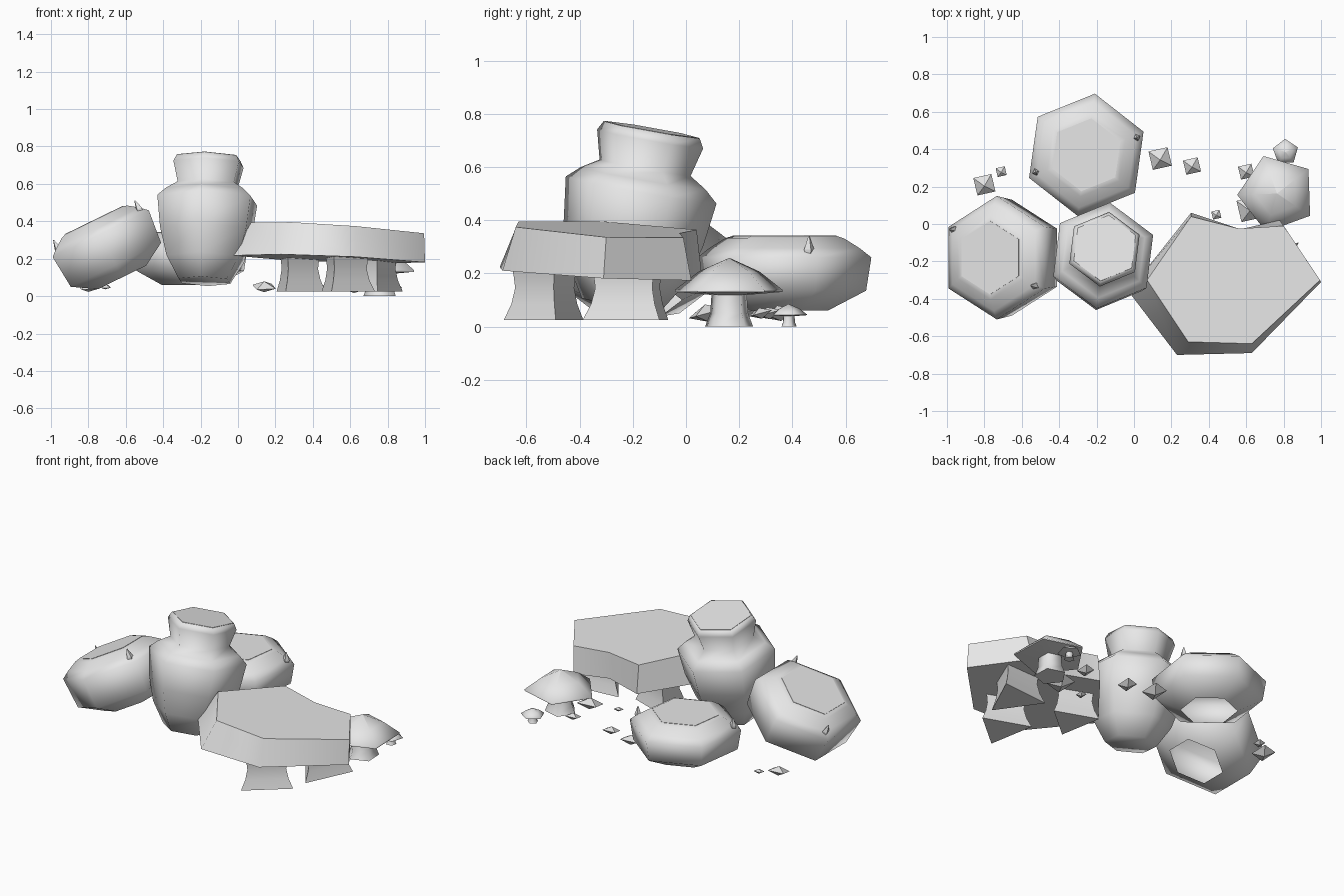
import bpy
import bmesh
from math import radians, cos, sin, pi
from mathutils import Matrix

cube = bpy.data.objects.get("Cube")
if cube:
    bpy.data.objects.remove(cube)

grey = bpy.data.materials.new("plain_grey")
grey.use_nodes = True
colour = (0.8, 0.8, 0.8, 1)
grey.diffuse_color = colour
grey.node_tree.nodes["Principled BSDF"].inputs["Base Color"].default_value = colour


def finish(name, bm, matrix, smooth=None):
    bmesh.ops.recalc_face_normals(bm, faces=bm.faces)
    mesh = bpy.data.meshes.new(name)
    bm.to_mesh(mesh)
    bm.free()
    obj = bpy.data.objects.new(name, mesh)
    bpy.context.collection.objects.link(obj)
    mesh.materials.append(grey)
    obj.matrix_world = matrix
    if smooth:
        bpy.ops.object.select_all(action='DESELECT')
        obj.select_set(True)
        bpy.context.view_layer.objects.active = obj
        bpy.ops.object.shade_smooth_by_angle(angle=radians(smooth))


def bridge(bm, rings, open_base=False):
    """Skin a stack of equal rings and close the ends."""
    for low, high in zip(rings, rings[1:]):
        n = len(low)
        for i in range(n):
            j = (i + 1) % n
            bm.faces.new((low[i], low[j], high[j], high[i]))
    if not open_base:
        bm.faces.new(rings[0][::-1])
    bm.faces.new(rings[-1])


def lathe(name, profile, sides, matrix, phase=0, smooth=None, open_base=False):
    bm = bmesh.new()
    turns = [radians(phase) + 2 * pi * i / sides for i in range(sides)]
    rings = []
    for r, z in profile:
        r = max(r, 0.0005)
        rings.append([bm.verts.new((r * cos(a), r * sin(a), z)) for a in turns])
    bridge(bm, rings, open_base)
    finish(name, bm, matrix, smooth)


def place(x, y, z, tilt=0, axis='X'):
    return Matrix.Translation((x, y, z)) @ Matrix.Rotation(radians(tilt), 4, axis)


def mouth(name, r, z, matrix, phase):
    """Flat plate that fills a jar rim."""
    lathe(name, [(r, z - .004), (r, z + .002)], 6, matrix, phase)


# Tall leaning jar
tall = [(.15, 0), (.225, .12), (.268, .27), (.29, .44), (.24, .485), (.175, .525),
        (.204, .635), (.185, .67)]
spot = place(-.18, -.245, .08, -10) @ Matrix.Rotation(radians(2), 4, 'Y')
lathe("tall_jar", tall, 6, spot, 23, 75)
mouth("tall_jar_mouth", .18, .67, spot, 23)

# Squat jars, one level and one deeper and leaning, each with two small lugs
lug = [(.016, 0), (.02, .03), (.003, .08)]
jars = [("back", place(-.255, .37, .06), 0, 22, 19),
        ("leaning", place(-.62, -.18, .10, -26, 'Y'), .06, 30, -32)]
for label, matrix, extra, phase, lug_angle in jars:
    squat = [(.165, 0), (.31, .075)]
    upper = [(.33, .20), (.285, .235), (.225, .272), (.2, .28)]
    squat += [(r, z + extra) for r, z in upper]
    lathe(label + "_squat_jar", squat, 6, matrix, phase, 75, open_base=True)
    mouth(label + "_squat_jar_mouth", .197, .28 + extra, matrix, phase)
    for side in (0, 180):
        spot = Matrix.Rotation(radians(lug_angle + side), 4, 'Z') @ place(.285, 0, .20 + extra)
        lathe(f"{label}_jar_lug_{side}", lug, 4, matrix @ spot)

# Sloping slab with an irregular outline, splayed toward the bottom
top = [(.305, .04), (.56, -.025), (.80, -.01), (.995, -.30), (.63, -.64), (.29, -.63), (.07, -.30)]
bottom = [(.305, .06), (.56, -.03), (.78, .02), (1, -.31), (.63, -.69), (.23, -.70), (-.03, -.36)]
bm = bmesh.new()


def slope(x, y):
    return .395 - .063 * (x - .29) - .045 * (y + .63)


bridge(bm, [[bm.verts.new((x, y, slope(x, y) - .17 + .03 * (x - .5))) for x, y in bottom],
            [bm.verts.new((x, y, slope(x, y))) for x, y in top]])
finish("slab_top", bm, Matrix(), 60)

# Three-sided flared legs under the slab
leg = [(.175, 0), (.145, .06), (.13, .12), (.135, .16), (.145, .21)]
legs = [(.31, -.19, .92, 10), (.56, -.52, 1, 10), (.73, -.205, 1.05, 35)]
for i, (x, y, size, phase) in enumerate(legs):
    flare = [(r * size, z) for r, z in leg]
    lathe(f"slab_leg_{i + 1}", flare, 3, place(x, y, .025), phase, 40)

# Mushrooms
cap = [(.06, .118), (.213, .13), (.213, .138), (.12, .207), (0, .258)]
stem = [(.095, 0), (.075, .05), (.07, .12)]
for label, x, y, scale, phase in [("large", .765, .163, 1, 38), ("small", .81, .385, .33, 20)]:
    spot = place(x, y, 0) @ Matrix.Scale(scale, 4)
    lathe(label + "_mushroom_cap", cap, 5, spot, phase, 50)
    lathe(label + "_mushroom_stem", stem, 5, spot, phase, 75)

# Scattered pebbles
pebbles = [(-.80, .21, .07), (-.71, .28, .035), (.14, .35, .074), (.31, .31, .057),
           (.60, .28, .052), (.62, .08, .085), (.44, .05, .032)]
for i, (x, y, r) in enumerate(pebbles):
    shape = [(0, -r * .4), (r, 0), (0, r * .4)]
    lathe(f"pebble_{i + 1}", shape, 4, place(x, y, .05, 15), 58)
